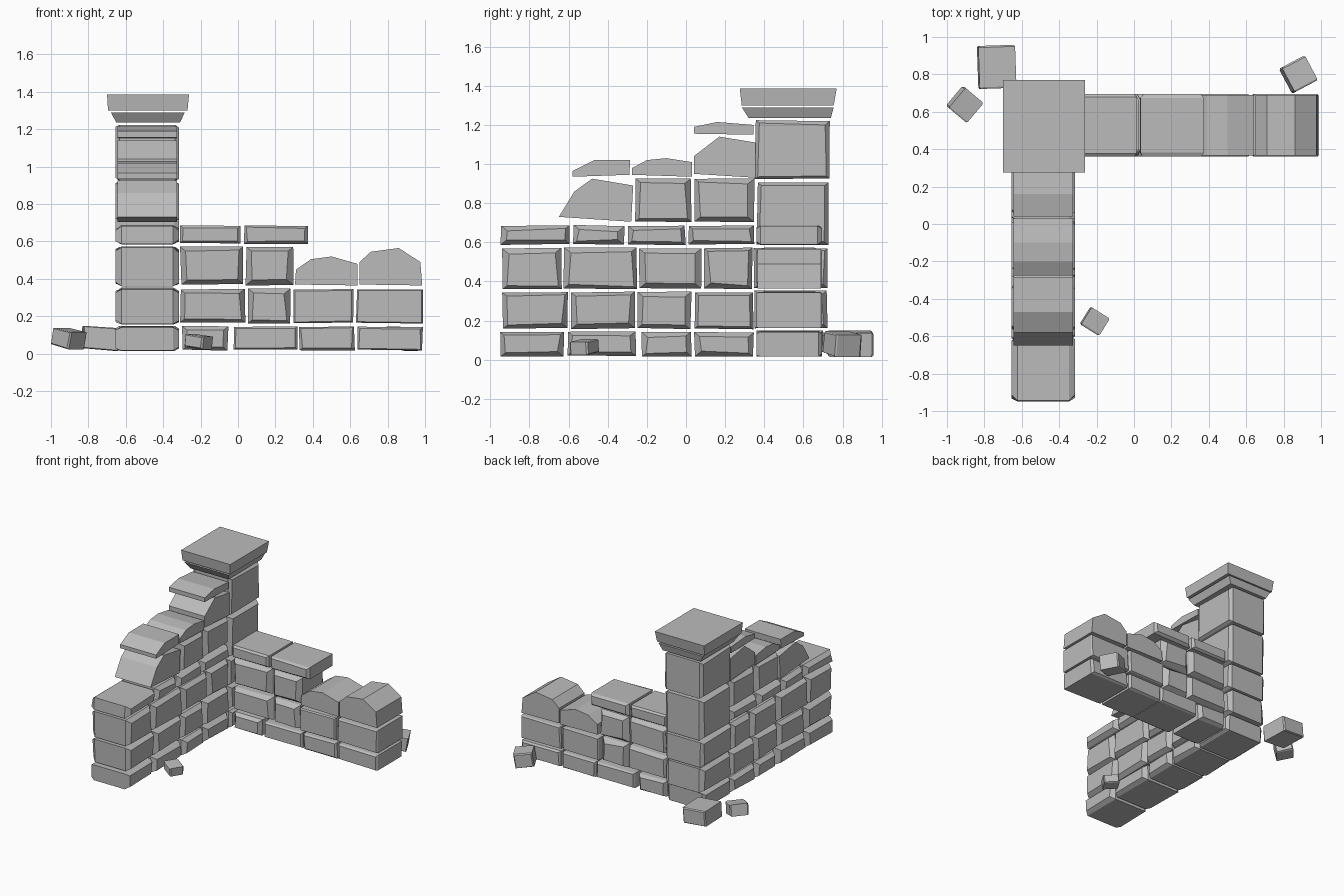
import bpy, bmesh, math, random
from mathutils import Matrix, Vector

if "Cube" in bpy.data.objects:
    bpy.data.objects.remove(bpy.data.objects["Cube"])

random.seed(7)
stone_mat = bpy.data.materials.new("grey stone")
stone_mat.diffuse_color = (0.5, 0.5, 0.5, 1)
stone_mat.use_nodes = True
stone_mat.node_tree.nodes["Principled BSDF"].inputs["Base Color"].default_value = stone_mat.diffuse_color


def loft(name, rings):
    """Closed solid skinned through rings of equal point count."""
    bm = bmesh.new()
    vs = [[bm.verts.new(p) for p in r] for r in rings]
    n = len(vs[0])
    for a, b in zip(vs, vs[1:]):
        for i in range(n):
            j = (i + 1) % n
            bm.faces.new((a[i], a[j], b[j], b[i]))
    bm.faces.new(vs[0][::-1])
    bm.faces.new(vs[-1])
    bmesh.ops.recalc_face_normals(bm, faces=bm.faces)
    me = bpy.data.meshes.new(name)
    bm.to_mesh(me)
    bm.free()
    me.materials.append(stone_mat)
    ob = bpy.data.objects.new(name, me)
    bpy.context.collection.objects.link(ob)
    return ob


def place(axis, u, z, t):
    """u runs along the wall, t through its thickness."""
    return (t, u, z) if axis == 'y' else (u, t, z)


def block(name, axis, u0, u1, z0, z1, t0, t1, bevel=0.03):
    """Rough dressed stone: both wall faces shrink unevenly at the corners."""
    um, zm = (u0 + u1) / 2, (z0 + z1) / 2
    j = lambda: random.uniform(0, 0.008)
    base = [(u0 + j(), z0 + j()), (u1 - j(), z0 + j()),
            (u1 - j(), z1 - j()), (u0 + j(), z1 - j())]

    def face():
        out = []
        for u, z in base:
            k = bevel * random.uniform(0.5, 1.2)
            out.append((u + math.copysign(k, um - u), z + math.copysign(k * 0.8, zm - z)))
        return out
    d = bevel * 1.1
    rings = [(face(), t0), (base, t0 + d), (base, t1 - d), (face(), t1)]
    if bevel == 0:
        rings = [(base, t0), (base, t1)]
    return loft(name, [[place(axis, u, z, t) for u, z in r] for r, t in rings])


def broken(name, axis, outline, t0, t1):
    """Weathered stone with a jagged top, extruded through the wall."""
    return loft(name, [[place(axis, u, z, t) for u, z in outline] for t in (t0, t1)])


# Left wall courses: z range, then joints along y
LX = (-0.655, -0.315)
left = [
    (0.015, 0.145, [(-0.95, -0.62), (-0.61, -0.25), (-0.23, 0.03), (0.04, 0.35)]),
    (0.155, 0.35, [(-0.94, -0.60), (-0.59, -0.26), (-0.25, 0.03), (0.04, 0.35)]),
    (0.36, 0.575, [(-0.94, -0.635), (-0.63, -0.25), (-0.245, 0.08), (0.09, 0.34)]),
    (0.585, 0.69, [(-0.95, -0.59), (-0.58, -0.31), (-0.30, 0.0), (0.01, 0.35)]),
    (0.70, 0.93, [(-0.26, 0.03), (0.04, 0.355)]),
]
for z0, z1, joints in left:
    for a, b in joints:
        block("left_wall_stone", 'y', a, b, z0, z1, *LX)

# Left wall broken crest stones
for outline in [
    [(-0.65, 0.73), (-0.28, 0.705), (-0.27, 0.89), (-0.48, 0.925), (-0.57, 0.86)],
    [(-0.58, 0.935), (-0.29, 0.945), (-0.285, 1.02), (-0.47, 1.02), (-0.58, 0.965)],
    [(-0.275, 0.945), (0.03, 0.935), (0.03, 1.01), (-0.10, 1.03), (-0.20, 1.02), (-0.275, 0.98)],
    [(0.04, 0.95), (0.355, 0.93), (0.355, 1.11), (0.17, 1.14), (0.04, 1.04)],
    [(0.04, 1.155), (0.345, 1.15), (0.345, 1.20), (0.16, 1.215), (0.04, 1.19)],
]:
    broken("left_wall_crest", 'y', outline, -0.645, -0.325)

# Back wall courses: z range, then (start, end, bevel) along x
RY = (0.36, 0.695)
back = [
    (0.015, 0.15, [(-0.30, -0.05, .025), (-0.03, 0.32, .015), (0.325, 0.625, .015), (0.635, 0.99, .015)]),
    (0.16, 0.35, [(-0.31, 0.04, .035), (0.05, 0.285, .035), (0.29, 0.62, .01), (0.63, 0.99, .01)]),
    (0.365, 0.575, [(-0.31, 0.03, .035), (0.04, 0.30, .035)]),
    (0.585, 0.69, [(-0.31, 0.02, .015), (0.03, 0.375, .02)]),
]
for z0, z1, joints in back:
    for a, b, bev in joints:
        block("back_wall_stone", 'x', a, b, z0, z1, *RY, bev)

# Back wall broken crest stones
for outline in [
    [(0.305, 0.37), (0.64, 0.365), (0.64, 0.48), (0.50, 0.52), (0.39, 0.505), (0.31, 0.45)],
    [(0.65, 0.37), (0.985, 0.365), (0.975, 0.49), (0.86, 0.565), (0.71, 0.545), (0.65, 0.49)],
]:
    broken("back_wall_crest", 'x', outline, 0.365, 0.69)

# Corner pillar blocks
for y0, y1, z0, z1, bev in [(0.355, 0.70, 0.015, 0.15, .02), (0.345, 0.725, 0.16, 0.355, .03),
                            (0.345, 0.73, 0.365, 0.575, .02), (0.36, 0.735, 0.585, 0.91, .025),
                            (0.35, 0.735, 0.92, 1.225, .02)]:
    block("pillar_block", 'y', y0, y1, z0, z1, -0.655, -0.315, bev)


# Pillar cap: two flaring slabs
def slab(name, levels):
    loft(name, [[(x0, y0, z), (x1, y0, z), (x1, y1, z), (x0, y1, z)]
                for x0, x1, y0, y1, z in levels])


slab("cap_lower", [(-0.65, -0.31, 0.32, 0.74, 1.235), (-0.68, -0.285, 0.285, 0.755, 1.29)])
slab("cap_upper", [(-0.695, -0.27, 0.285, 0.755, 1.30), (-0.70, -0.262, 0.275, 0.77, 1.385)])

# Loose fallen stones: centre, size, spin, tilt
for c, s, spin, tilt in [((-0.735, 0.84, 0.085), (0.20, 0.23, 0.13), 2, 4),
                         ((-0.905, 0.64, 0.08), (0.14, 0.14, 0.10), -40, 12),
                         ((0.88, 0.80, 0.08), (0.15, 0.15, 0.12), 28, 8),
                         ((-0.21, -0.52, 0.065), (0.12, 0.11, 0.07), -32, 8)]:
    ob = block("fallen_stone", 'x', -s[0] / 2, s[0] / 2, -s[2] / 2, s[2] / 2,
               -s[1] / 2, s[1] / 2, 0.008)
    ob.data.transform(Matrix.Translation(Vector(c)) @ Matrix.Rotation(math.radians(spin), 4, 'Z')
                      @ Matrix.Rotation(math.radians(tilt), 4, 'Y'))
